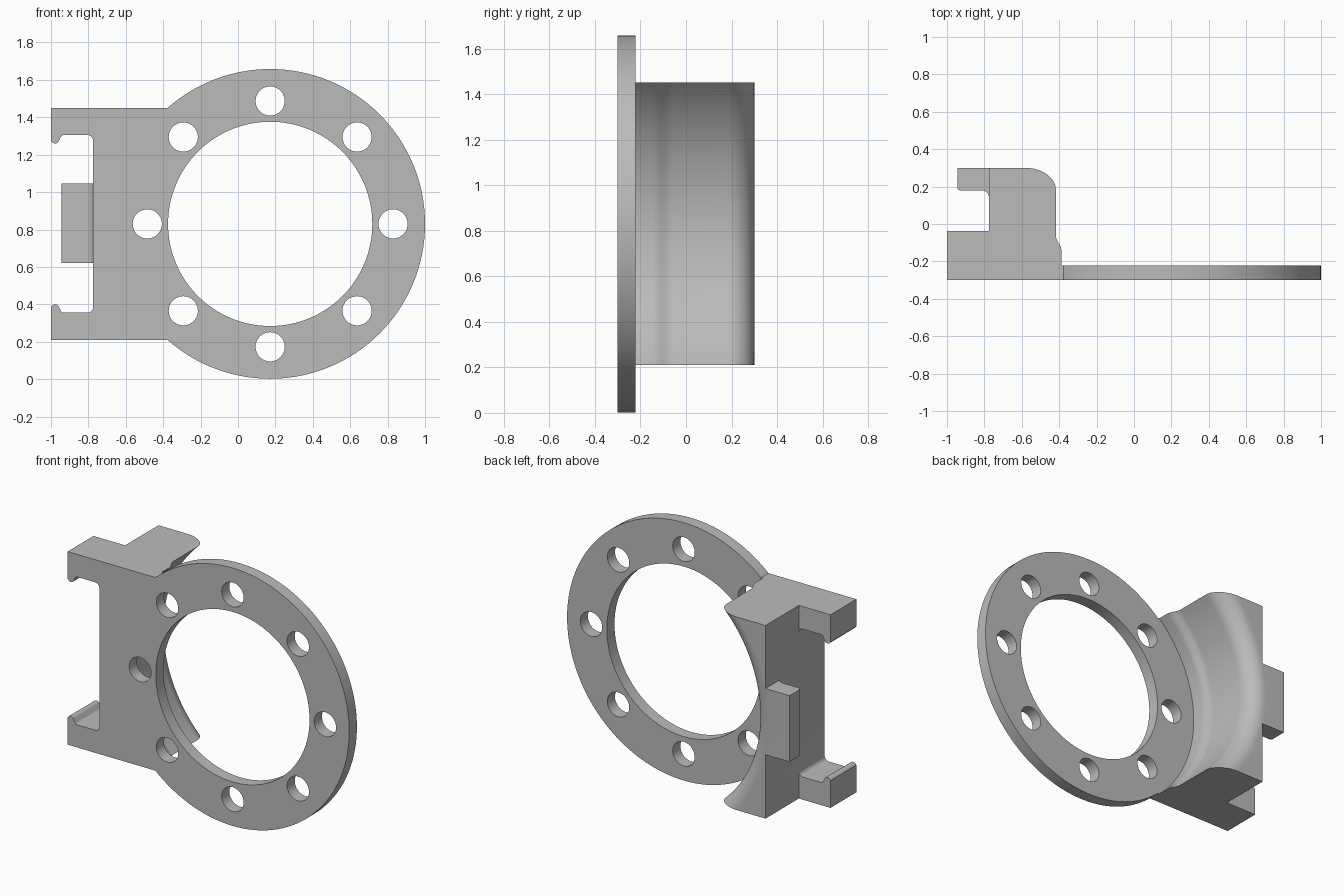
import bpy, bmesh
from math import sin, cos, pi
from mathutils import Vector

if "Cube" in bpy.data.objects:
    bpy.data.objects.remove(bpy.data.objects["Cube"], do_unlink=True)

grey = bpy.data.materials.new("plain_grey")
grey.use_nodes = True
COLOR = (0.5, 0.5, 0.5, 1)
grey.diffuse_color = COLOR
grey.node_tree.nodes["Principled BSDF"].inputs["Base Color"].default_value = COLOR

CX, CZ = 0.172, 0.83      # axis of the ring
FRONT, BACK = -0.30, 0.30
HALF = 0.62               # half height of the bracket
EDGE = -0.775             # outer wall of the bracket body


def finish(bm, name):
    bmesh.ops.recalc_face_normals(bm, faces=bm.faces)
    mesh = bpy.data.meshes.new(name)
    bm.to_mesh(mesh)
    bm.free()
    mesh.materials.append(grey)
    ob = bpy.data.objects.new(name, mesh)
    bpy.context.collection.objects.link(ob)
    return ob


def prism(name, points, direction):
    """Extrude a planar outline along a direction."""
    bm = bmesh.new()
    face = bm.faces.new([bm.verts.new(p) for p in points])
    new = bmesh.ops.extrude_face_region(bm, geom=[face])["geom"]
    bmesh.ops.translate(bm, vec=Vector(direction),
                        verts=[v for v in new if isinstance(v, bmesh.types.BMVert)])
    return finish(bm, name)


def lathe(name, profile, cx=CX, cz=CZ, steps=128):
    """Solid turned about the y direction from (radius, y) points."""
    bm = bmesh.new()
    rings = [[bm.verts.new((cx + r * cos(2 * pi * i / steps), y,
                            cz + r * sin(2 * pi * i / steps)))
              for i in range(steps)] for r, y in profile]
    for a, b in zip(rings, rings[1:]):
        for i in range(steps):
            j = (i + 1) % steps
            bm.faces.new((a[i], a[j], b[j], b[i]))
    bm.faces.new(rings[0])
    bm.faces.new(rings[-1])
    return finish(bm, name)


def combine(ob, tool, operation):
    """Apply a boolean and discard the tool."""
    mod = ob.modifiers.new("join", 'BOOLEAN')
    mod.operation, mod.solver, mod.object = operation, 'EXACT', tool
    bpy.context.view_layer.objects.active = ob
    bpy.ops.object.modifier_apply(modifier=mod.name)
    bpy.data.objects.remove(tool, do_unlink=True)


def arc(cx, cy, r, start, end, n=8):
    return [(cx + r * cos(start + (end - start) * i / n),
             cy + r * sin(start + (end - start) * i / n)) for i in range(n + 1)]


# Flange ring with its bore and eight bolt holes
ring = lathe("flange_ring", [(0.828, FRONT), (0.828, -0.222)])
combine(ring, lathe("bore", [(0.546, -0.4), (0.546, 0)]), 'DIFFERENCE')
for k in range(8):
    a = k * pi / 4
    hole = lathe("bolt_hole", [(0.078, -0.4), (0.078, 0)],
                 CX + 0.657 * cos(a), CZ + 0.657 * sin(a), 40)
    combine(ring, hole, 'DIFFERENCE')

# Bracket body with a clip tab: plan outlines extruded upward
bracket = prism("side_bracket", [(x, y, CZ - HALF) for x, y in
                [(EDGE, FRONT), (-0.3, FRONT), (-0.3, BACK), (EDGE, BACK)]],
                (0, 0, 2 * HALF))
tab = [(-0.70, BACK), (-0.945, BACK)] + arc(-0.93, 0.195, 0.015, pi, 1.5 * pi, 4)
tab += arc(EDGE - 0.04, 0.14, 0.04, pi / 2, 0) + [(-0.70, 0.14)]
combine(bracket, prism("clip_tab", [(x, y, 0.62) for x, y in tab], (0, 0, 0.425)), 'UNION')

# Upper and lower hooked arms, mirrored about the ring centre
arm = [(-0.70, HALF), (-1, HALF), (-1, 0.445)]
arm += arc(-0.978, 0.452, 0.022, 1.2 * pi, 1.85 * pi, 6)
arm += arc(-0.93, 0.455, 0.02, 0.85 * pi, pi / 2, 4)
arm += arc(EDGE - 0.03, 0.445, 0.03, pi / 2, 0) + [(-0.70, 0.445)]
for side in (1, -1):
    combine(bracket, prism("hooked_arm", [(x, FRONT, CZ + side * h) for x, h in arm],
                           (0, 0.262, 0)), 'UNION')

# Turned recess around the ring, flaring out toward the back
recess = [(0.826, -0.5), (0.826, -0.222), (0.835, -0.222), (0.835, -0.145)]
recess += [(0.835 + 0.021 * (1 - cos(pi * i / 8)) / 2, -0.145 + 0.085 * i / 8)
           for i in range(1, 9)]
recess += arc(0.856 + 0.116, 0.184, 0.116, pi, pi / 2, 14) + [(0.972, 0.5)]
combine(bracket, lathe("recess", recess, steps=192), 'DIFFERENCE')

# Smooth the curved walls, keep the machined edges crisp
for ob in (ring, bracket):
    bpy.ops.object.select_all(action='DESELECT')
    ob.select_set(True)
    bpy.context.view_layer.objects.active = ob
    bpy.ops.object.shade_smooth_by_angle(angle=pi / 6)
